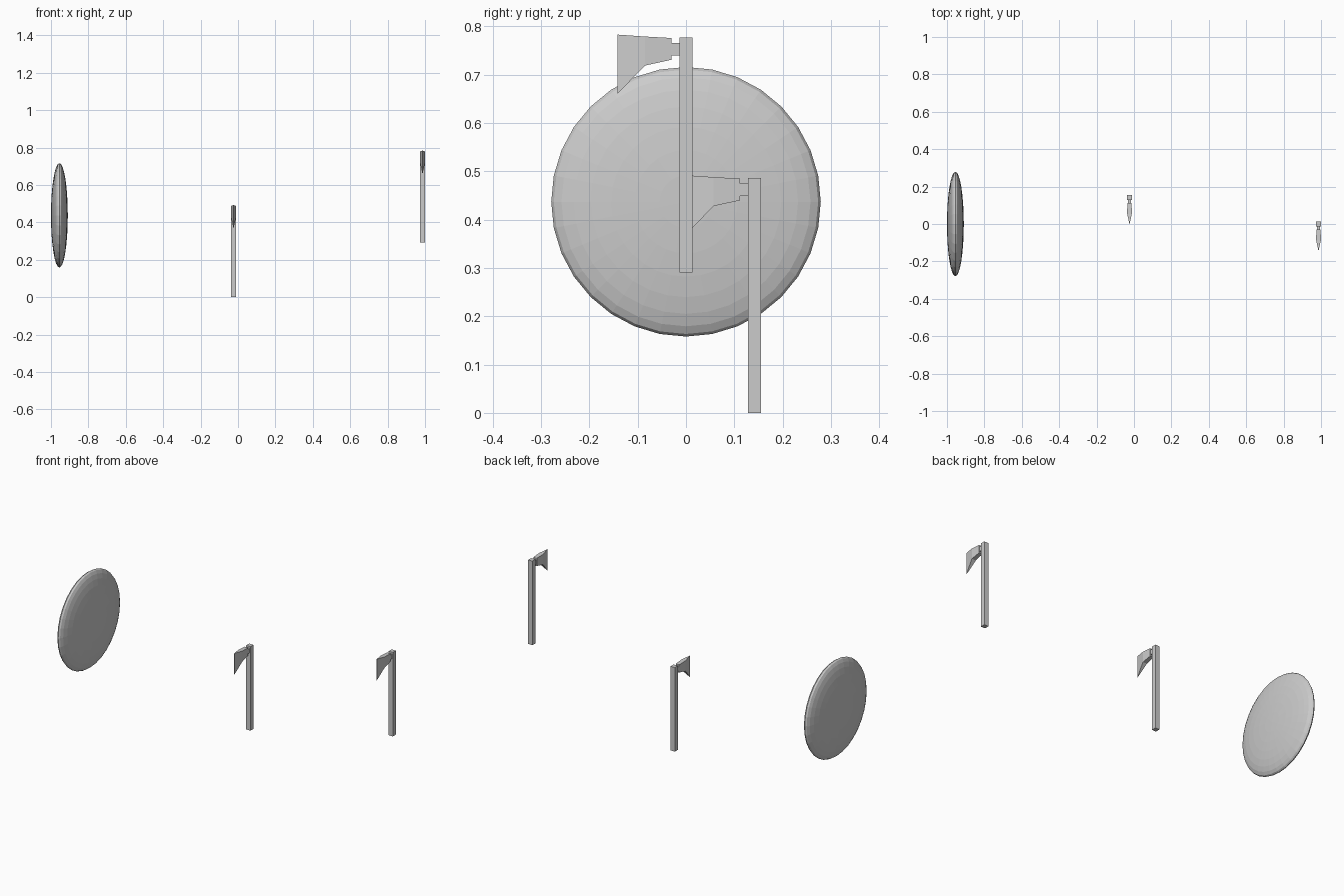
import bpy, bmesh
from mathutils import Matrix

if "Cube" in bpy.data.objects:
    bpy.data.objects.remove(bpy.data.objects["Cube"])


def finish(name, bm):
    bmesh.ops.recalc_face_normals(bm, faces=bm.faces)
    mesh = bpy.data.meshes.new(name)
    bm.to_mesh(mesh)
    bm.free()
    obj = bpy.data.objects.new(name, mesh)
    bpy.context.collection.objects.link(obj)
    return obj


def loft(name, sections, loc):
    """Solid through rectangles (y, z_low, z_high, half_width) along y."""
    bm = bmesh.new()
    rings = [[bm.verts.new((x, y, z)) for x, z in
              ((-w, lo), (w, lo), (w, hi), (-w, hi))]
             for y, lo, hi, w in sections]
    for a, b in zip(rings, rings[1:]):
        for i in range(4):
            j = (i + 1) % 4
            bm.faces.new((a[i], a[j], b[j], b[i]))
    bm.faces.new(rings[0])
    bm.faces.new(rings[-1])
    obj = finish(name, bm)
    obj.location = loc
    return obj


def axe(prefix, loc):
    # square handle
    loft(prefix + "_handle", [(-0.0135, 0, 0.486, 0.0135),
                              (0.0135, 0, 0.486, 0.0135)], loc)
    # narrow neck joining handle and head
    loft(prefix + "_neck", [(-0.0125, 0.449, 0.475, 0.009),
                            (-0.031, 0.449, 0.475, 0.009)], loc)
    # head flaring to a sharp cutting edge
    loft(prefix + "_head", [(-0.030, 0.440, 0.485, 0.011),
                            (-0.085, 0.428, 0.488, 0.013),
                            (-0.142, 0.369, 0.492, 0.0006)], loc)


axe("middle_axe", (-0.024, 0.142, 0))
axe("right_axe", (0.9865, 0, 0.291))

# round shield: flattened sphere with its poles along x
bm = bmesh.new()
bmesh.ops.create_uvsphere(bm, u_segments=32, v_segments=16, radius=1)
bmesh.ops.rotate(bm, verts=bm.verts, matrix=Matrix.Rotation(1.5707963, 3, 'Y'))
bmesh.ops.scale(bm, verts=bm.verts, vec=(0.045, 0.279, 0.279))
shield = finish("round_shield", bm)
shield.location = (-0.955, 0, 0.437)
